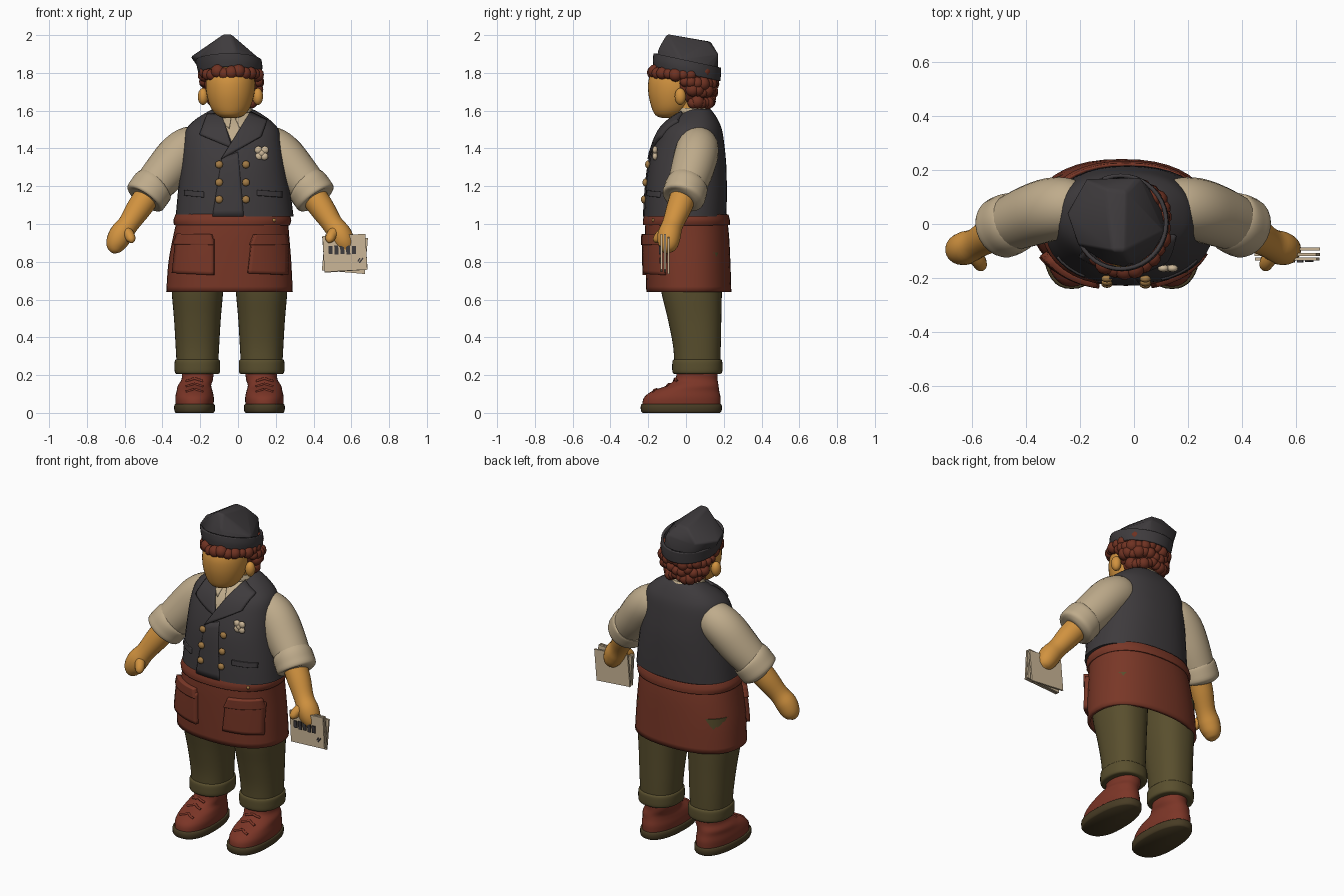
import bpy, bmesh, math, random
from mathutils import Vector, Matrix
from mathutils.bvhtree import BVHTree

random.seed(4)
if "Cube" in bpy.data.objects:
    bpy.data.objects.remove(bpy.data.objects["Cube"])
MID = -0.04  # body mirror line


def material(name, r, g, b):
    m = bpy.data.materials.new(name)
    m.use_nodes = True
    m.diffuse_color = (r, g, b, 1)
    bsdf = m.node_tree.nodes["Principled BSDF"]
    bsdf.inputs["Base Color"].default_value = (r, g, b, 1)
    bsdf.inputs["Roughness"].default_value = 0.8
    return m


SKIN = material("skin", 0.64, 0.29, 0.05)
VEST = material("charcoal cloth", 0.048, 0.043, 0.046)
APRON = material("red brown leather", 0.19, 0.038, 0.02)
SHOE = material("shoe leather", 0.2, 0.036, 0.02)
HAIR = material("auburn hair", 0.16, 0.032, 0.016)
SHIRT = material("cream shirt", 0.52, 0.41, 0.26)
TROUSER = material("olive cloth", 0.1, 0.078, 0.027)
SOLE = material("dark sole", 0.065, 0.045, 0.018)
PAPER = material("paper", 0.6, 0.47, 0.31)
BRASS = material("brass", 0.37, 0.2, 0.06)


def finish(name, bm, mat, angle=50):
    bmesh.ops.recalc_face_normals(bm, faces=bm.faces)
    me = bpy.data.meshes.new(name)
    bm.to_mesh(me)
    bm.free()
    me.materials.append(mat)
    ob = bpy.data.objects.new(name, me)
    bpy.context.collection.objects.link(ob)
    bpy.ops.object.select_all(action='DESELECT')
    ob.select_set(True)
    bpy.context.view_layer.objects.active = ob
    bpy.ops.object.shade_smooth_by_angle(angle=math.radians(angle))
    return ob


def thicken(ob, thickness, offset=0):
    mod = ob.modifiers.new("thickness", 'SOLIDIFY')
    mod.thickness, mod.offset = thickness, offset


def smooth_path(pts, steps=4):
    """Pass a smooth curve through tuples of any length."""
    p = [Vector(q) for q in [pts[0], *pts, pts[-1]]]
    out = []
    for a, b, c, d in zip(p, p[1:], p[2:], p[3:]):
        for i in range(steps):
            t = i / steps
            out.append(b + (c - a) * (t / 2) + (a * 2 - b * 5 + c * 4 - d) * (t * t / 2)
                       + (b * 3 - a - c * 3 + d) * (t ** 3 / 2))
    return out + [p[-1]]


def skin_rings(name, rings, mat, cap=True):
    bm = bmesh.new()
    rows = [[bm.verts.new(v) for v in ring] for ring in rings]
    n = len(rows[0])
    for a, b in zip(rows, rows[1:]):
        for i in range(n):
            bm.faces.new((a[i], a[(i + 1) % n], b[(i + 1) % n], b[i]))
    if cap:
        bm.faces.new(rows[0])
        bm.faces.new(rows[-1])
    return finish(name, bm, mat)


def loft(name, profile, mat, power=2.0, cap=True, slant=0, taper=0, n=40, steps=4):
    """Stack of rounded ovals; each is (z, cx, cy, rx, ry)."""
    rings = []
    for z, cx, cy, rx, ry in smooth_path(profile, steps):
        ring = []
        for i in range(n):
            c, s = math.cos(math.tau * i / n), math.sin(math.tau * i / n)
            x = math.copysign(abs(c) ** (2 / power), c) * rx * (1 - taper * s)
            y = math.copysign(abs(s) ** (2 / power), s) * ry
            ring.append((cx + x, cy + y, z + slant * y))
        rings.append(ring)
    return skin_rings(name, rings, mat, cap)


def tube(name, pts, mat, n=24):
    """Round limb through (x, y, z, radius) points."""
    path = smooth_path(pts)
    rings = []
    for i, p in enumerate(path):
        a, b = path[max(i - 1, 0)], path[min(i + 1, len(path) - 1)]
        rot = (b - a).to_3d().to_track_quat('Z', 'Y')
        rings.append([p.to_3d() + rot @ Vector((math.cos(k * math.tau / n), math.sin(k * math.tau / n), 0)) * p[3]
                      for k in range(n)])
    return skin_rings(name, rings, mat)


def blobs(name, items, mat, sub=3):
    bm = bmesh.new()
    for x, y, z, rx, ry, rz in items:
        bmesh.ops.create_icosphere(bm, subdivisions=sub, radius=1,
                                   matrix=Matrix.Translation((x, y, z)) @ Matrix.Diagonal((rx, ry, rz, 1)))
    return finish(name, bm, mat, 80)


def tree_of(ob):
    return BVHTree.FromPolygons([v.co for v in ob.data.vertices], [p.vertices for p in ob.data.polygons])


def on_front(tree, x, z):
    hit = tree.ray_cast(Vector((x, -2, z)), Vector((0, 1, 0)))
    if hit[0] is None:
        hit = tree.find_nearest(Vector((x, -0.2, z)))
    return hit[0]


def patch(name, tree, corners, mat, lift=0.008, n=10):
    """Four-cornered panel (x, z) wrapped on the front of a body part."""
    a, b, c, d = [Vector(q) for q in corners]
    bm = bmesh.new()
    grid = []
    for i in range(n + 1):
        l, r = a.lerp(d, i / n), b.lerp(c, i / n)
        grid.append([bm.verts.new(on_front(tree, *l.lerp(r, j / n))) for j in range(n + 1)])
    for i in range(n):
        for j in range(n):
            bm.faces.new((grid[i][j], grid[i][j + 1], grid[i + 1][j + 1], grid[i + 1][j]))
    ob = finish(name, bm, mat, 40)
    thicken(ob, lift * 2)
    return ob


def box(name, size, loc, mat, tilt=0):
    bm = bmesh.new()
    m = Matrix.Translation(loc) @ Matrix.Rotation(math.radians(tilt), 4, 'Y') @ Matrix.Diagonal((*size, 1))
    bmesh.ops.create_cube(bm, size=1, matrix=m)
    return finish(name, bm, mat, 20)


# Vest and apron
vest = loft("vest", [(1.04, -.018, -.004, .312, .218), (1.15, -.02, 0, .3, .216), (1.3, -.025, .007, .28, .207),
                     (1.42, -.03, .018, .265, .185), (1.5, -.03, .03, .245, .16), (1.55, -.03, .045, .2, .125),
                     (1.59, -.028, .06, .14, .085), (1.61, -.028, .065, .1, .06)], VEST, power=2.3)
apron = loft("apron", [(.64, -.045, .015, .335, .225), (.8, -.043, .01, .325, .225), (.95, -.035, .005, .305, .222),
                       (1.06, -.025, 0, .288, .212)], APRON, power=2.3, cap=False)
thicken(apron, .02, -1)
band = loft("apron_waistband", [(.995, -.032, .002, .3, .224), (1.02, -.03, .002, .306, .224),
                                (1.05, -.028, .002, .296, .217)], APRON, power=2.3, cap=False)
thicken(band, .012)
vest_tree, apron_tree = tree_of(vest), tree_of(apron)

# Apron pockets with flaps
for side, x0, x1 in (("right", -.335, -.125), ("left", .05, .25)):
    patch(side + "_pocket", apron_tree, [(x0, .74), (x1, .73), (x1, .92), (x0 + .02, .92)], APRON, .022)
    patch(side + "_pocket_flap", apron_tree, [(x0 + .01, .89), (x1, .89), (x1 - .01, .945), (x0 + .03, .945)],
          APRON, .028)

# Shirt front, lapels, vest seams
patch("shirt_front", vest_tree, [(-.09, 1.58), (.07, 1.59), (-.028, 1.43), (-.032, 1.43)], SHIRT, .005)
patch("right_lapel", vest_tree, [(-.16, 1.575), (-.085, 1.575), (-.03, 1.4), (-.2, 1.47)], VEST, .013)
patch("left_lapel", vest_tree, [(.065, 1.585), (.15, 1.54), (.12, 1.46), (-.09, 1.34)], VEST, .016)
patch("right_collar_flap", vest_tree, [(-.085, 1.58), (-.035, 1.565), (-.045, 1.5), (-.075, 1.53)], SHIRT, .014)
patch("left_collar_flap", vest_tree, [(-.02, 1.565), (.06, 1.58), (.05, 1.54), (.01, 1.5)], SHIRT, .014)
patch("vest_overlap", vest_tree, [(-.085, 1.35), (.0, 1.38), (.03, 1.04), (-.135, 1.04)], VEST, .006)
for side, x0, x1 in (("right", -.28, -.18), ("left", .1, .23)):
    patch(side + "_vest_welt", vest_tree, [(x0, 1.15), (x1, 1.14), (x1, 1.17), (x0, 1.18)], VEST, .008)

# Buttons, badge, apron stud
spots = [on_front(vest_tree, x, z) for x in (-.1, .042) for z in (1.13, 1.22, 1.315)]
blobs("vest_buttons", [(p.x, p.y - .01, p.z, .021, .014, .021) for p in spots], BRASS, 2)
p = on_front(vest_tree, .125, 1.375)
blobs("badge", [(p.x + dx, p.y - .008, p.z + dz, .021, .014, .021)
                for dx, dz in ((0, 0), (-.017, .017), (.017, .017), (-.015, -.017), (.015, -.017))], PAPER, 2)
p = on_front(apron_tree, .19, 1.02)
blobs("apron_stud", [(p.x, p.y - .015, p.z, .01, .01, .01)], BRASS, 2)

# Arms, legs and shoes, mirrored
for side, s in (("right", -1), ("left", 1)):
    def arm(*pts):
        return [(MID + s * x, y, z, r) for x, y, z, r in pts]
    tube(side + "_sleeve", arm((.14, .06, 1.44, .07), (.19, .062, 1.42, .105), (.265, .055, 1.37, .116),
                               (.35, .028, 1.27, .112), (.44, -.008, 1.165, .098)), SHIRT)
    tube(side + "_sleeve_cuff", arm((.395, .01, 1.215, .095), (.405, .005, 1.205, .112), (.43, -.005, 1.17, .115),
                                    (.455, -.017, 1.135, .11), (.46, -.02, 1.128, .07)), SHIRT)
    tube(side + "_forearm", arm((.41, .0, 1.19, .07), (.48, -.035, 1.09, .067), (.54, -.07, 1.0, .056),
                                (.58, -.088, .945, .062), (.605, -.095, .895, .055), (.615, -.1, .86, .035),
                                (.618, -.1, .845, .008)), SKIN)
    tube(side + "_thumb", arm((.56, -.1, .97, .03), (.535, -.135, .94, .028), (.525, -.155, .915, .022),
                              (.523, -.16, .9, .006)), SKIN, 14)
    lx, fx = MID - .005 + s * .17, MID - .005 + s * .185
    loft(side + "_trouser_leg", [(.22, lx, .06, .108, .12), (.35, lx, .058, .115, .126), (.5, lx, .045, .124, .142),
                                 (.66, lx, .028, .137, .162), (.85, lx, .02, .14, .17)], TROUSER, power=2.3)
    loft(side + "_trouser_cuff", [(.205, lx, .06, .1, .11), (.212, lx, .06, .118, .13), (.25, lx, .06, .121, .133),
                                  (.278, lx, .06, .118, .13), (.285, lx, .06, .105, .118)], TROUSER, power=2.3)
    loft(side + "_shoe_sole", [(0, fx, -.025, .1, .205), (.012, fx, -.025, .107, .214), (.042, fx, -.025, .107, .214),
                               (.046, fx, -.025, .1, .207)], SOLE, power=2.4, taper=.08, steps=2)
    shoe = loft(side + "_shoe", [(.04, fx, -.025, .1, .207), (.08, fx, -.02, .102, .203), (.115, fx, -.002, .095, .178),
                                 (.145, fx, .035, .088, .137), (.18, lx, .055, .083, .112),
                                 (.23, lx, .06, .085, .108)], SHOE, power=2.2, taper=.08)
    tree = tree_of(shoe)
    for i in range(3):
        z = .125 + i * .028
        pts = [on_front(tree, fx + dx, z - abs(dx) * .3) for dx in (-.045, -.02, 0, .02, .045)]
        tube(side + "_shoelace_" + str(i + 1), [(*q, .007) for q in pts], SHOE, 8)

# Head, neck, ears, collar
loft("neck", [(1.54, -.035, .03, .09, .085), (1.68, -.038, 0, .09, .09)], SKIN)
loft("shirt_collar", [(1.54, -.03, .045, .125, .105), (1.59, -.03, .04, .11, .098), (1.615, -.03, .035, .1, .09)],
     SHIRT)
loft("head", [(1.56, MID, -.09, .025, .03), (1.575, MID, -.088, .07, .072), (1.62, MID, -.075, .106, .108),
              (1.7, MID, -.062, .128, .138), (1.78, MID, -.055, .125, .138), (1.86, MID, -.04, .09, .1)], SKIN)
blobs("ears", [(MID + s * .145, -.03, 1.675, .028, .03, .045) for s in (-1, 1)], SKIN)

# Curly hair
curls = [(-.035, .03, 1.745, .15, .13, .135)]
for z, rx, ry, cy, start, end in ((1.8, .142, .155, -.015, 0, 360), (1.75, .145, .125, .02, -12, 192),
                                  (1.7, .133, .105, .035, 0, 180), (1.65, .105, .085, .045, -5, 185)):
    for deg in range(start, end, 15):
        a, r = math.radians(deg), random.uniform(.027, .039)
        curls.append((-.035 + rx * math.cos(a), cy + ry * math.sin(a), z + random.uniform(-.012, .012), r, r, r))
blobs("hair", curls, HAIR, 2)

# Peaked cap with a folded band
bm = bmesh.new()
for i in range(16):
    a = math.tau * i / 16
    y = .165 * math.sin(a)
    bm.verts.new((-.042 + .155 * math.cos(a), .005 + y, 1.81 - .22 * y))
for co in ((-.25, .04, 1.885), (-.18, .165, 1.9), (.02, .17, 1.9), (.11, -.03, 1.88), (-.015, -.145, 1.93),
           (-.21, -.075, 1.89), (-.1, .13, 1.965), (-.03, .12, 1.965), (-.075, -.1, 2.005), (-.035, -.1, 2.005)):
    bm.verts.new(co)
hull = bmesh.ops.convex_hull(bm, input=bm.verts)
bmesh.ops.delete(bm, geom=list({v for v in hull["geom_interior"] if isinstance(v, bmesh.types.BMVert)}),
                 context='VERTS')
cap = finish("cap_crown", bm, VEST, 60)
bev = cap.modifiers.new("soft edges", 'BEVEL')
bev.width, bev.segments = .012, 3
brim = loft("cap_band", [(1.795, -.042, .005, .16, .17), (1.83, -.044, .005, .166, .173),
                         (1.865, -.05, .007, .168, .172)], VEST, cap=False, slant=-.22)
thicken(brim, .014)

# Stack of papers with dark printed bars
for i, (y, tilt, dz) in enumerate(((-.092, 5, -.005), (-.112, -4, 0), (-.13, -3, .002))):
    box("paper_sheet_" + str(i + 1), (.228, .011, .19), (.566, y, .845 + dz), PAPER, tilt)
for i in range(5):
    box("printed_bar_" + str(i + 1), (.021, .008, .042 + .006 * (i % 2)), (.49 + .031 * i, -.138, .862), VEST, -3)
for i, (x, z) in enumerate(((.64, .81), (.648, .802), (.656, .812))):
    box("printed_mark_" + str(i + 1), (.007, .006, .02), (x, -.137, z), VEST, 30)
